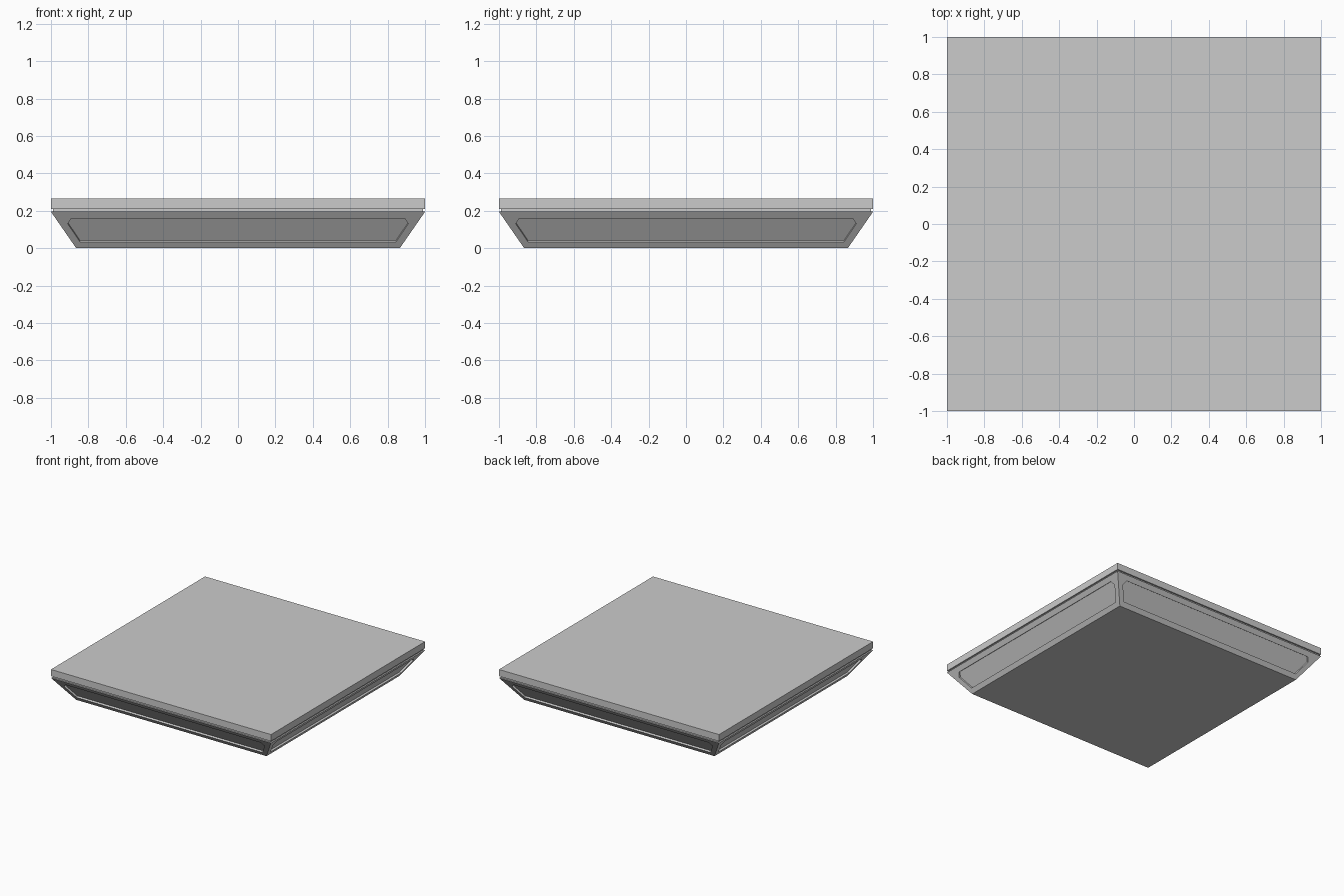
import bpy, bmesh
from math import pi
from mathutils import Matrix, Vector

if "Cube" in bpy.data.objects:
    bpy.data.objects.remove(bpy.data.objects["Cube"])

LOW, HIGH = 0.865, 1.0      # half widths of the tapered base
BASE_H, SLAB_Z, TOP_Z = 0.195, 0.21, 0.265
RECESS = 0.014


def finish(name, bm):
    bmesh.ops.remove_doubles(bm, verts=bm.verts, dist=1e-5)
    bmesh.ops.recalc_face_normals(bm, faces=bm.faces)
    mesh = bpy.data.meshes.new(name)
    bm.to_mesh(mesh)
    bm.free()
    obj = bpy.data.objects.new(name, mesh)
    bpy.context.collection.objects.link(obj)


def slab(name, half, z0, z1):
    bm = bmesh.new()
    bmesh.ops.create_cube(bm, size=1, matrix=Matrix.Translation((0, 0, (z0 + z1) / 2))
                          @ Matrix.Diagonal((2 * half, 2 * half, z1 - z0, 1)))
    finish(name, bm)


def on_slope(x, z):
    return Vector((x, -(LOW + (HIGH - LOW) * z / BASE_H), z))


# Tapered base: four sloping sides, each with a recessed panel
inward = Vector((0, BASE_H, HIGH - LOW)).normalized() * RECESS
outer = [on_slope(*p) for p in ((-LOW, 0), (LOW, 0), (HIGH, BASE_H), (-HIGH, BASE_H))]
inner = [on_slope(*p) for p in ((-0.845, 0.034), (0.845, 0.034), (0.91, 0.13),
                                (0.89, 0.16), (-0.89, 0.16), (-0.91, 0.13))]
bm = bmesh.new()
for i in range(4):
    rot = Matrix.Rotation(i * pi / 2, 3, 'Z')
    o = [bm.verts.new(rot @ p) for p in outer]
    n = [bm.verts.new(rot @ p) for p in inner]
    d = [bm.verts.new(rot @ (p + inward)) for p in inner]
    # Frame around the panel
    for f in ((o[0], o[1], n[1], n[0]), (o[1], o[2], n[2], n[1]), (o[2], n[3], n[2]),
              (o[2], o[3], n[4], n[3]), (o[3], n[5], n[4]), (o[3], o[0], n[0], n[5])):
        bm.faces.new(f)
    # Recess walls and floor
    for k in range(6):
        m = (k + 1) % 6
        bm.faces.new((n[k], n[m], d[m], d[k]))
    bm.faces.new(d)
# Bottom and top caps
for half, z in ((LOW, 0), (HIGH, BASE_H)):
    bm.faces.new([bm.verts.new((x * half, y * half, z))
                  for x, y in ((-1, -1), (1, -1), (1, 1), (-1, 1))])
finish("tapered_base", bm)

# Narrow neck forming the shadow groove, then the top slab
slab("groove_neck", 0.988, BASE_H, SLAB_Z)
slab("top_slab", 1.0, SLAB_Z, TOP_Z)
